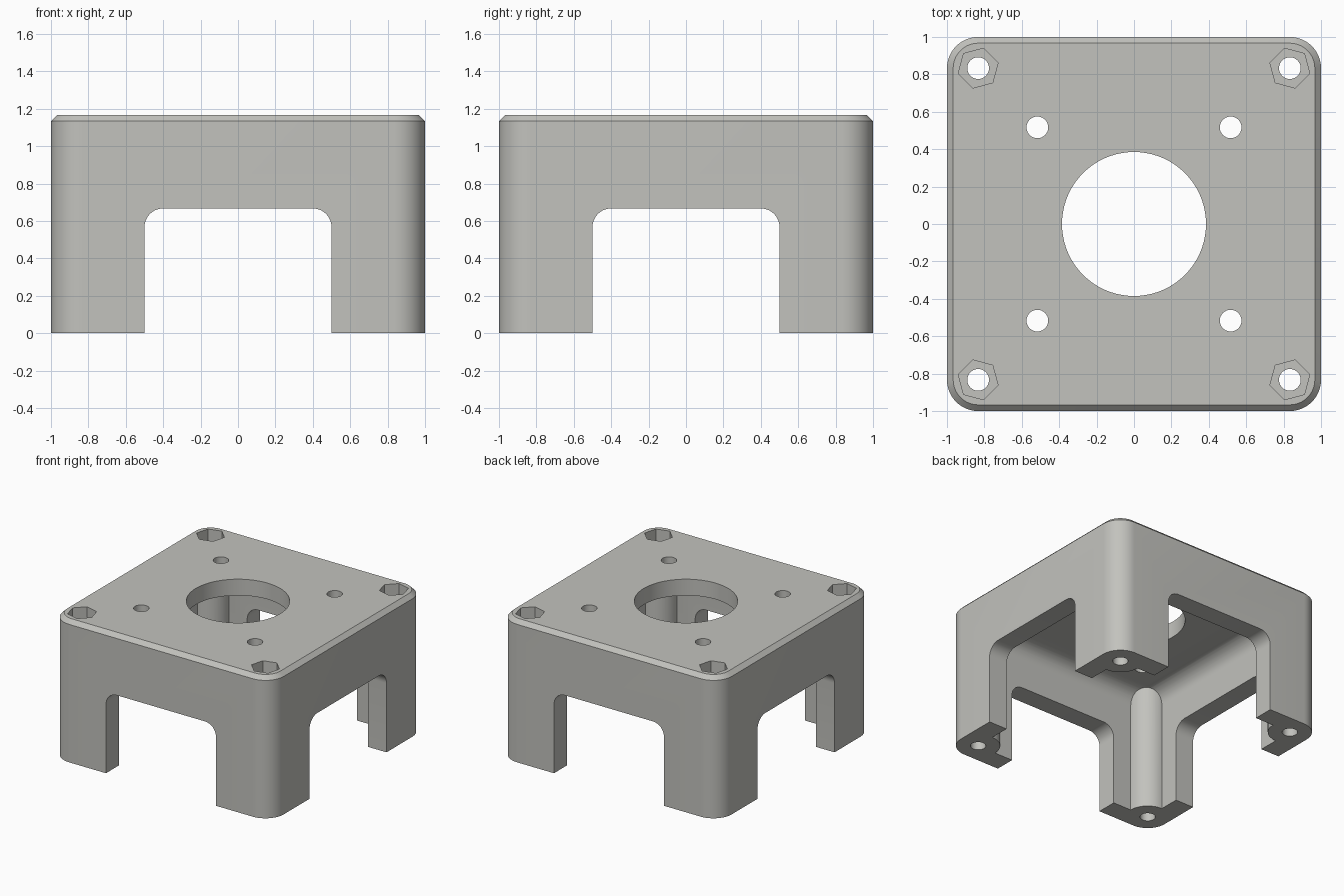
import bpy, bmesh, math

if "Cube" in bpy.data.objects:
    bpy.data.objects.remove(bpy.data.objects["Cube"])

W = 0.8333      # inner wall face, also corner screw position
H = 1.1667      # total height
CEIL = 1.0333   # underside of top plate


def rounded_rect(half, r, n=12):
    pts = []
    for q, (sx, sy) in enumerate([(1, 1), (-1, 1), (-1, -1), (1, -1)]):
        for i in range(n + 1):
            a = math.pi / 2 * (q + i / n)
            pts.append((sx * (half - r) + r * math.cos(a),
                        sy * (half - r) + r * math.sin(a)))
    return pts


def circle(cx, cy, r, n=48, turn=0.0):
    return [(cx + r * math.cos(turn + 2 * math.pi * i / n),
             cy + r * math.sin(turn + 2 * math.pi * i / n)) for i in range(n)]


def loft(name, sections):
    """Solid from equal-length horizontal outlines: [(points, z), ...]"""
    bm = bmesh.new()
    rings = [[bm.verts.new((x, y, z)) for x, y in pts] for pts, z in sections]
    n = len(rings[0])
    for lo, hi in zip(rings, rings[1:]):
        for i in range(n):
            j = (i + 1) % n
            bm.faces.new((lo[i], lo[j], hi[j], hi[i]))
    bm.faces.new(rings[0][::-1])
    bm.faces.new(rings[-1])
    bmesh.ops.recalc_face_normals(bm, faces=bm.faces[:])
    me = bpy.data.meshes.new(name)
    bm.to_mesh(me)
    bm.free()
    ob = bpy.data.objects.new(name, me)
    bpy.context.collection.objects.link(ob)
    return ob


def cut(target, cutter):
    mod = target.modifiers.new("cut", 'BOOLEAN')
    mod.operation, mod.solver, mod.object = 'DIFFERENCE', 'EXACT', cutter
    bpy.context.view_layer.objects.active = target
    bpy.ops.object.modifier_apply(modifier=mod.name)
    bpy.data.objects.remove(cutter)


# outer shell with rounded corners and a chamfered top rim
mount = loft("motor_mount", [
    (rounded_rect(1.0, 0.1667), 0),
    (rounded_rect(1.0, 0.1667), H - 0.0333),
    (rounded_rect(0.9667, 0.1333), H)])

# hollow inside, filleted where the walls meet the plate
F = 0.13
sections = [(rounded_rect(W, 0.14), -0.1)]
for i in range(11):
    a = math.pi / 2 * i / 10
    inset = F * (1 - math.cos(a))
    sections.append((rounded_rect(W - inset, 0.14 - inset),
                     CEIL - F + F * math.sin(a)))
cavity = loft("cavity", sections)

# round screw posts stay standing in the corners
corners = [(sx, sy) for sx in (-1, 1) for sy in (-1, 1)]
for sx, sy in corners:
    cut(cavity, loft("post", [(circle(sx * W, sy * W, 0.1667), z) for z in (-0.3, 1.3)]))
cut(mount, cavity)

# arched openings through all four walls
R, TOP = 0.1, 0.6667
arch = [(-0.5, -0.2), (0.5, -0.2)]
for c, start in ((0.5 - R, 0), (R - 0.5, math.pi / 2)):
    for i in range(11):
        a = start + math.pi / 2 * i / 10
        arch.append((c + R * math.cos(a), TOP - R + R * math.sin(a)))
for turn in (0, math.pi / 2):
    opening = loft("opening", [(arch, z) for z in (-1.2, 1.2)])
    opening.rotation_euler = (math.pi / 2, 0, turn)
    bpy.context.view_layer.update()
    cut(mount, opening)

# centre bore, motor screw holes, corner screw holes and hex nut pockets
cut(mount, loft("bore", [(circle(0, 0, 0.385, 72), z) for z in (0.9, 1.3)]))
for sx, sy in corners:
    cut(mount, loft("motor_hole", [(circle(sx * 0.5167, sy * 0.5167, 0.058, 32), z)
                                   for z in (0.9, 1.3)]))
    cut(mount, loft("leg_hole", [(circle(sx * W, sy * W, 0.058, 32), z)
                                 for z in (-0.1, 1.3)]))
    cut(mount, loft("nut_pocket", [(circle(sx * W, sy * W, 0.11, 6, math.atan2(sy, sx)), z)
                                   for z in (H - 0.1, 1.3)]))

# single grey material
grey = bpy.data.materials.new("warm_grey")
grey.diffuse_color = (0.54, 0.54, 0.51, 1)
grey.use_nodes = True
grey.node_tree.nodes["Principled BSDF"].inputs["Base Color"].default_value = grey.diffuse_color
mount.data.materials.clear()
mount.data.materials.append(grey)
for p in mount.data.polygons:
    p.material_index = 0

bpy.ops.object.select_all(action='DESELECT')
mount.select_set(True)
bpy.context.view_layer.objects.active = mount
bpy.ops.object.shade_smooth_by_angle(angle=math.radians(30))
